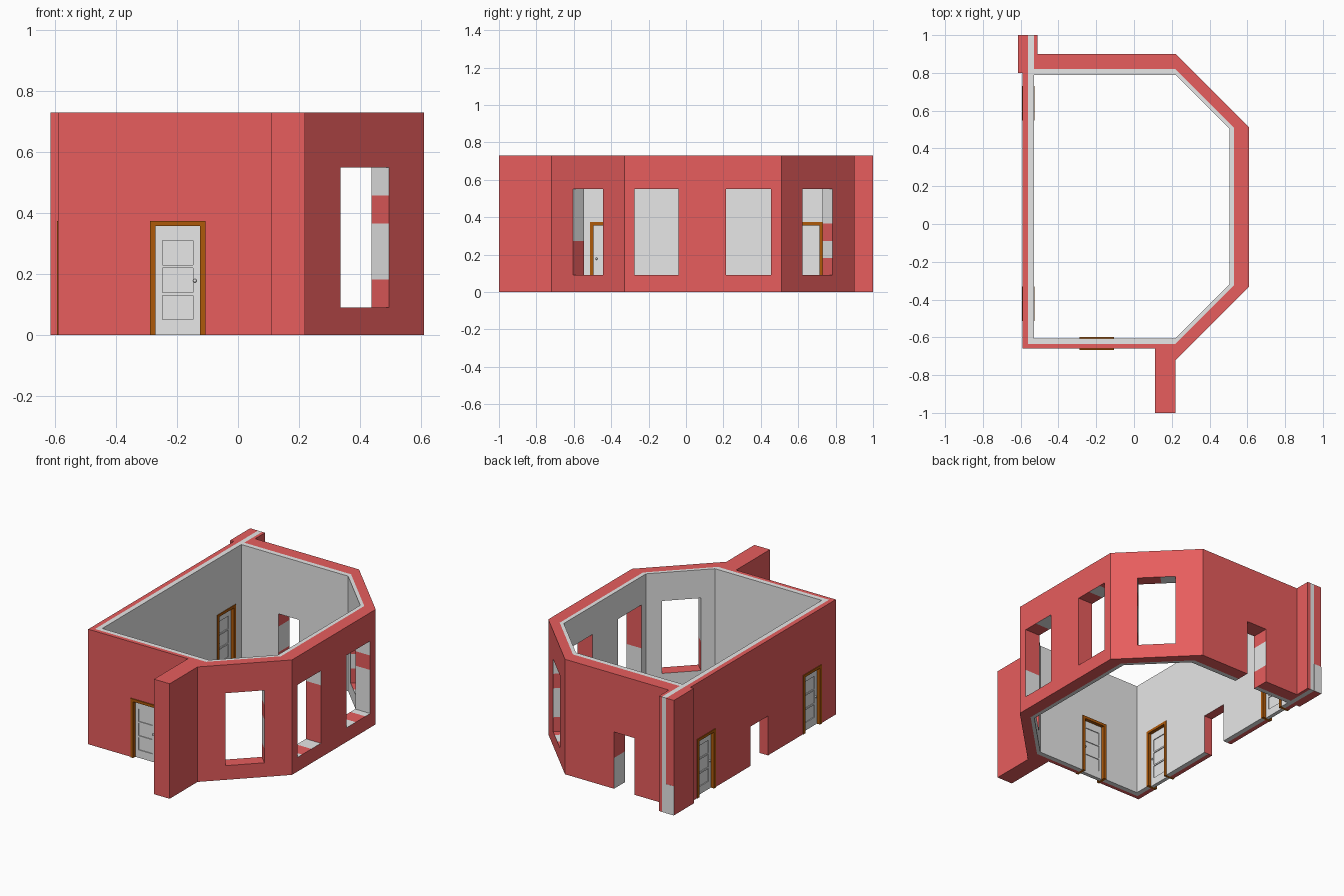
import bpy, bmesh, math
from mathutils import Vector, Matrix

if "Cube" in bpy.data.objects:
    bpy.data.objects.remove(bpy.data.objects["Cube"])

H = 0.73  # wall height


def material(name, col):
    m = bpy.data.materials.new(name)
    m.diffuse_color = (*col, 1)
    m.use_nodes = True
    m.node_tree.nodes["Principled BSDF"].inputs["Base Color"].default_value = m.diffuse_color
    return m


RED = material("red brick", (0.80, 0.11, 0.11))
GREY = material("pale plaster", (0.80, 0.80, 0.80))
BROWN = material("brown wood", (0.42, 0.10, 0.003))


def make_object(name, bm, mats):
    bmesh.ops.recalc_face_normals(bm, faces=bm.faces)
    me = bpy.data.meshes.new(name)
    bm.to_mesh(me)
    bm.free()
    for m in mats:
        me.materials.append(m)
    ob = bpy.data.objects.new(name, me)
    bpy.context.collection.objects.link(ob)
    return ob


def box(bm, lo, hi):
    lo, hi = Vector(lo), Vector(hi)
    s = hi - lo
    bmesh.ops.create_cube(bm, size=1, matrix=Matrix.Translation((lo + hi) / 2)
                          @ Matrix.Diagonal((s.x, s.y, s.z, 1)))


# Floor plan: inner face, brick/plaster seam, outer face, wall stubs
P = dict(
    i0=(-.53, -.605), i1=(.22, -.605), i2=(.505, -.32), i3=(.505, .505), i4=(.22, .79), i5=(-.53, .79),
    m0=(-.56, -.635), m1=(.22, -.635), m2=(.53, -.325), m3=(.53, .51), m4=(.22, .82), m5=(-.53, .82),
    o0=(-.59, -.66), o1=(.22, -.72), o2=(.61, -.33), o3=(.61, .51), o4=(.22, .90), o5=(-.51, .90),
    s1=(.11, -.66), s2=(.11, -1), s3=(.22, -1),
    t1=(-.51, 1), g1=(-.53, 1), g0=(-.56, 1), t2=(-.615, 1), t3=(-.615, .80), t4=(-.59, .80))
plan = [(0, "o0 m0 g0 t2 t3 t4"), (0, "o0 s1 s2 s3 o1 m1 m0"), (0, "o1 o2 m2 m1"),
        (0, "o2 o3 m3 m2"), (0, "o3 o4 m4 m3"), (0, "o4 o5 t1 g1 m5 m4"),
        (1, "m0 m1 i1 i0"), (1, "m1 m2 i2 i1"), (1, "m2 m3 i3 i2"),
        (1, "m3 m4 i4 i3"), (1, "m4 m5 i5 i4"), (1, "i0 i5 m5 g1 g0 m0")]

bm = bmesh.new()
low = {k: bm.verts.new((*v, 0)) for k, v in P.items()}
top = {k: bm.verts.new((*v, H)) for k, v in P.items()}
edges = {}
for mi, names in plan:
    ks = names.split()
    for layer in (low, top):
        bm.faces.new([layer[k] for k in ks]).material_index = mi
    for a, b in zip(ks, ks[1:] + ks[:1]):
        edges.setdefault(frozenset((a, b)), []).append((a, b, mi))
for use in edges.values():
    if len(use) == 1:  # only free edges of the plan become wall faces
        a, b, mi = use[0]
        bm.faces.new([low[a], low[b], top[b], top[a]]).material_index = mi
walls = make_object("walls", bm, [RED, GREY])

# Openings: each reveal is split in five bands, R for brick and G for plaster
N = 5


def opening(bm, a, b, z0, z1, sill="RRRRR", end="RRRRR", head="RRRRR", start="RRRRR"):
    a, b = Vector((*a, 0)), Vector((*b, 0))
    n = (b - a).normalized().cross(Vector((0, 0, 1)))  # outward
    loop = []
    for i in range(N):
        loop.append((i / N, 0))
    for i in range(N):
        loop.append((1, i / N))
    for i in range(N):
        loop.append((1 - i / N, 1))
    for i in range(N):
        loop.append((0, 1 - i / N))
    cols = sill + end + head[::-1] + start[::-1]
    rings = [[bm.verts.new(a.lerp(b, s) + Vector((0, 0, z0 + (z1 - z0) * t)) + n * d)
              for s, t in loop] for d in (0.05, -0.14)]
    bm.faces.new(rings[0])
    bm.faces.new(rings[1][::-1])
    for i in range(4 * N):
        j = (i + 1) % (4 * N)
        f = bm.faces.new([rings[0][i], rings[1][i], rings[1][j], rings[0][j]])
        f.material_index = int(cols[i] == "G")


bm = bmesh.new()
W0, W1, D = 0.09, 0.55, 0.37
# bay windows, front to back
opening(bm, (.336, -.604), (.496, -.444), W0, W1, "RRRRR", "RGGRG", "GGRRG", "RRGGG")
opening(bm, (.61, -.275), (.61, -.04), W0, W1, "GRRGG", "RRRRG", "RRGGG", "GGRRR")
opening(bm, (.61, .215), (.61, .455), W0, W1, "GGRRG", "GGGRG", "RRGGR", "RRRRR")
opening(bm, (.496, .624), (.336, .784), W0, W1, "RGGRR", "RGRGG", "RRRGG", "RGGRG")
# back doorway and low opening in the left wall
opening(bm, (-.125, .90), (-.27, .90), -.05, .36, "RRRRR", "RRGGR", "RRRRR", "GGGRR")
opening(bm, (-.59, .195), (-.59, .02), -.05, .25)
# holes for the framed doors
DOORS = [("front", -.1975, -.6325, 0), ("left_back", -.5605, .64, -90), ("left_front", -.5605, -.4225, -90)]
opening(bm, (-.2875, -.66), (-.1075, -.66), -.05, D)
for _, x, y, _ in DOORS[1:]:
    opening(bm, (-.59, y + .09), (-.59, y - .09), -.05, D)
cutter = make_object("opening_cutter", bm, [RED, GREY])
cutter.hide_render = True

mod = walls.modifiers.new("openings", 'BOOLEAN')
mod.operation = 'DIFFERENCE'
mod.solver = 'EXACT'
mod.material_mode = 'INDEX'
mod.object = cutter
bpy.context.view_layer.objects.active = walls
bpy.ops.object.modifier_apply(modifier=mod.name)
bpy.data.objects.remove(cutter)

# Plaster patch at the foot of the back stub
bm = bmesh.new()
box(bm, (-.615, .999, 0), (-.56, 1.001, .185))
make_object("stub_plaster_patch", bm, [GREY])

# Doors: brown frame, panelled leaf, knobs on both sides
for name, x, y, ang in DOORS:
    place = Matrix.Translation((x, y, 0)) @ Matrix.Rotation(math.radians(ang), 4, 'Z')

    bm = bmesh.new()
    for s in (-1, 1):
        xs = sorted((s * .0725, s * .0915))
        box(bm, (xs[0], -.0335, 0), (xs[1], .0335, .357))
    box(bm, (-.0915, -.0335, .357), (.0915, .0335, .374))
    make_object(name + "_door_frame", bm, [BROWN]).matrix_world = place

    bm = bmesh.new()
    box(bm, (-.0725, -.007, 0), (.0725, .007, .357))
    for s in (-1, 1):  # stiles
        xs = sorted((s * .05, s * .0725))
        box(bm, (xs[0], -.012, 0), (xs[1], .012, .357))
    for z0, z1 in ((0, .05), (.13, .14), (.22, .23), (.31, .357)):  # rails
        box(bm, (-.05, -.012, z0), (.05, .012, z1))
    make_object(name + "_door_leaf", bm, [GREY]).matrix_world = place

    bm = bmesh.new()
    for s in (-1, 1):
        bmesh.ops.create_uvsphere(bm, u_segments=12, v_segments=8, radius=.006,
                                  matrix=Matrix.Translation((.056, s * .017, .178)))
    knob = make_object(name + "_door_knobs", bm, [GREY])
    knob.matrix_world = place
    knob.data.shade_smooth()
